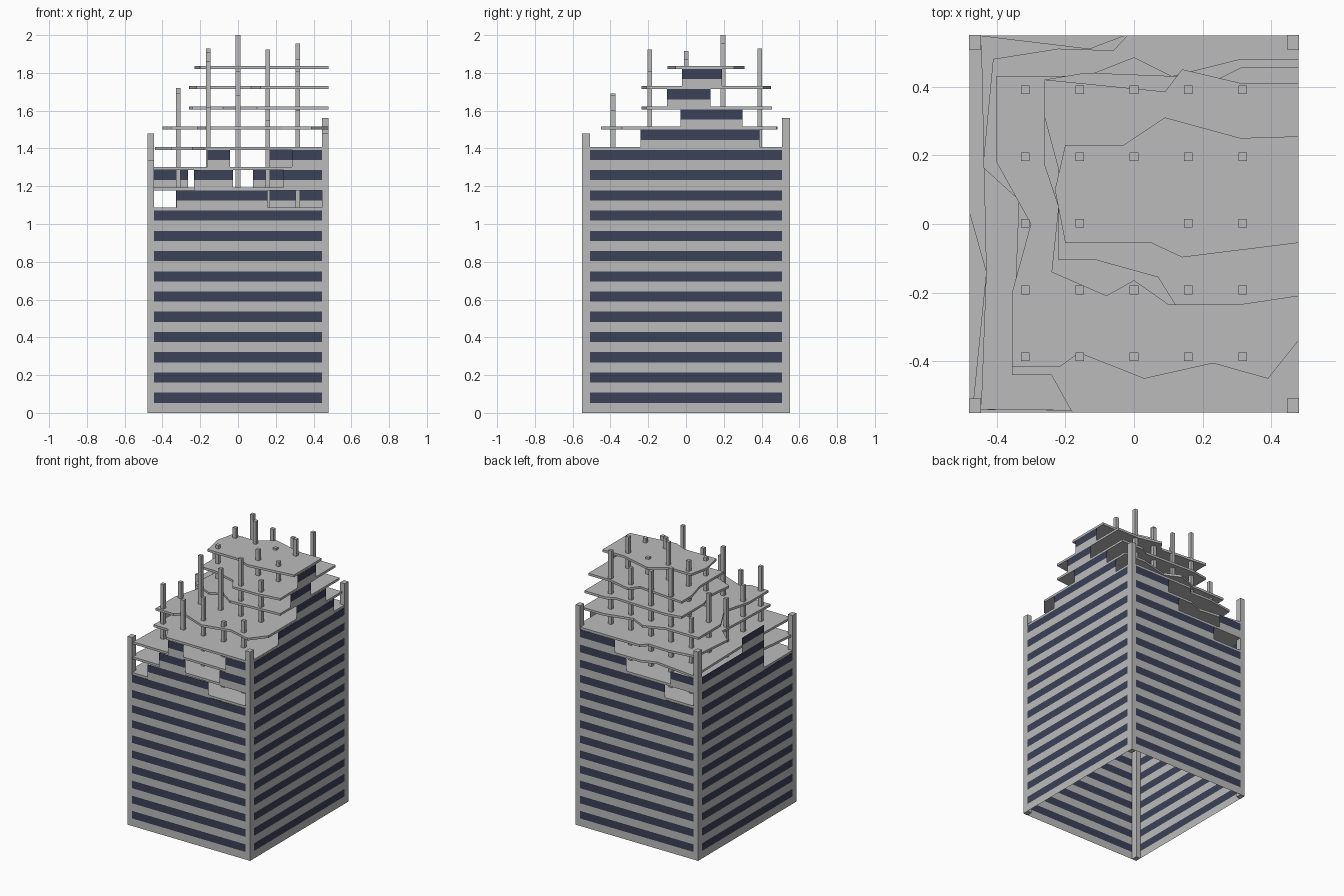
import bpy, bmesh

if "Cube" in bpy.data.objects:
    bpy.data.objects.remove(bpy.data.objects["Cube"])

W, D, H = 0.48, 0.55, 0.1071      # half width, half depth, storey height
PX, PY = 0.445, 0.507             # inner edges of the corner pillars


def material(name, rgb):
    m = bpy.data.materials.new(name)
    m.diffuse_color = (*rgb, 1)
    m.use_nodes = True
    m.node_tree.nodes["Principled BSDF"].inputs["Base Color"].default_value = m.diffuse_color
    return m


concrete = material("concrete grey", (0.50, 0.50, 0.50))
glass = material("window navy", (0.044, 0.052, 0.098))


def finish(name, bm, mats):
    me = bpy.data.meshes.new(name)
    bm.to_mesh(me)
    bm.free()
    for m in mats:
        me.materials.append(m)
    ob = bpy.data.objects.new(name, me)
    bpy.context.collection.objects.link(ob)
    return ob


def add_box(bm, x0, x1, y0, y1, z0, z1):
    geo = bmesh.ops.create_cube(bm, size=1)
    for v in geo["verts"]:
        v.co = (x1 if v.co.x > 0 else x0, y1 if v.co.y > 0 else y0,
                z1 if v.co.z > 0 else z0)


def wall(name, place, half, top, broken):
    """Thin facade: each storey is a concrete band below a window band."""
    bm = bmesh.new()
    for i in range(top):
        for a, b in broken.get(i, [(-half, half)]):
            for k in range(2):
                z0, z1 = (i + k / 2) * H, (i + k / 2 + 0.5) * H
                f = bm.faces.new([bm.verts.new(place(u, z)) for u, z in
                                  ((a, z0), (b, z0), (b, z1), (a, z1))])
                f.material_index = k
    finish(name, bm, (concrete, glass))


# Facades, with the pieces that survive on the broken storeys
wall("front_wall", lambda u, z: (u, -D, z), PX, 13,
     {10: [(-0.325, 0.155)], 11: [(-0.233, -0.027), (0.24, PX)],
      12: [(-0.162, -0.042), (0.287, PX)]})
wall("back_wall", lambda u, z: (-u, D, z), PX, 13,
     {10: [(-PX, 0.22)], 11: [(-PX, -0.08), (0.265, PX)], 12: [(-PX, -0.17)]})
wall("left_wall", lambda u, z: (-W, -u, z), PY, 13,
     {10: [(-PY, 0.19)], 11: [(-PY, 0.19)], 12: [(-0.06, 0.19)]})
wall("right_wall", lambda u, z: (W, u, z), PY, 17,
     {13: [(-0.24, 0.39)], 14: [(-0.03, 0.30)], 15: [(-0.10, 0.13)],
      16: [(-0.02, 0.19)]})

# Corner pillars
for name, sx, sy, h in (("front_left", -1, -1, 1.335), ("front_right", 1, -1, 1.48),
                        ("back_left", -1, 1, 1.48), ("back_right", 1, 1, 1.56)):
    bm = bmesh.new()
    xs, ys = sorted((sx * PX, sx * W)), sorted((sy * PY, sy * D))
    add_box(bm, *xs, *ys, 0, h)
    finish(name + "_pillar", bm, (concrete,))

R, F = W - 0.002, D - 0.002       # slabs stop just short of the facades


def slab(floor, y_front, y_back, *broken_edge):
    """Straight right edge, then the broken edge from back round to front."""
    bm = bmesh.new()
    pts = [(R, y_front), (R, y_back), *broken_edge]
    f = bm.faces.new([bm.verts.new((x, y, floor * H)) for x, y in pts])
    ext = bmesh.ops.extrude_face_region(bm, geom=[f], use_keep_orig=True)
    for e in ext["geom"]:
        if isinstance(e, bmesh.types.BMVert):
            e.co.z += 0.016
    bmesh.ops.recalc_face_normals(bm, faces=bm.faces)
    finish("floor_slab_%d" % floor, bm, (concrete,))


# Floor slabs, ever more broken away towards the top
slab(10, -F, F, (-R, F), (-R, -F))
slab(11, -F, F, (-R, F), (-R, .03), (-.43, -.14), (-.47, -.54))
slab(12, -F, F, (-.03, F), (-.13, .51), (-.445, F), (-.43, -.14), (-.445, -.54))
slab(13, -F, F, (-.02, F), (-.06, .505), (-.22, .51), (-.41, .48), (-.44, .165),
     (-.335, .07), (-.355, -.44), (-.24, -.44), (-.18, -F))
slab(14, -.34, .48, (.31, .48), (.11, .43), (0, .485), (-.14, .43), (-.40, .43),
     (-.40, .18), (-.30, 0), (-.355, -.2), (-.355, -.415), (-.215, -.415),
     (-.16, -.375), (.03, -.45), (.23, -.405), (.39, -.45))
slab(15, -.21, .455, (.31, .455), (.25, .425), (-.14, .44), (-.26, .42),
     (-.26, .17), (-.22, .05), (-.24, -.14), (-.08, -.21), (0, -.165), (.1, -.235))
slab(16, -.21, .41, (.31, .41), (.14, .45), (.09, .385), (-.26, .42), (-.26, .31),
     (-.22, .16), (-.22, -.105), (-.11, -.105), (.07, -.155), (.12, -.235),
     (.31, -.235))
slab(17, -.055, .255, (.31, .25), (.09, .31), (-.03, .23), (-.2, .23), (-.23, .1),
     (-.2, -.055), (.05, -.055), (.14, -.097))

# Grid of inner columns snapped off at different heights (rows from front to back)
heights = ((1.69, 1.62, 1.68, 1.55, 1.60),
           (1.63, 1.86, 1.81, 1.925, 1.81),
           (1.61, 1.86, 1.60, 1.915, 1.87),
           (1.72, 1.91, 2.00, 1.85, 1.955),
           (1.62, 1.93, 1.87, 1.85, 1.93))
bm = bmesh.new()
r = 0.0125
for j, row in enumerate(heights):
    for i, h in enumerate(row):
        x, y = (i - 2) * 0.158, (j - 2) * 0.194 + 0.002
        add_box(bm, x - r, x + r, y - r, y + r, 10 * H, h)
finish("inner_columns", bm, (concrete,))
